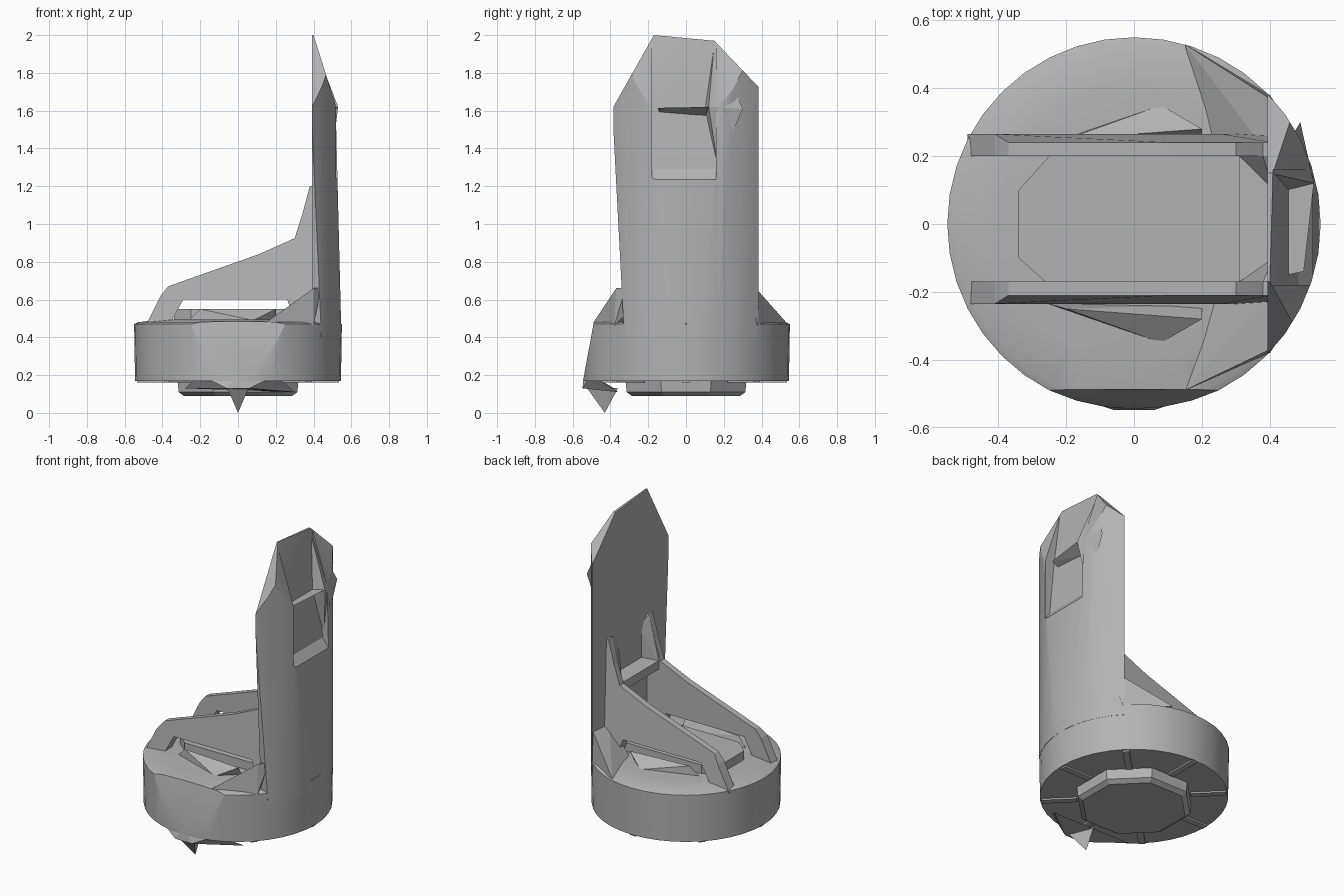
import bpy, bmesh, math
from mathutils import Vector

cube = bpy.data.objects.get("Cube")
if cube:
    bpy.data.objects.remove(cube, do_unlink=True)

grey = bpy.data.materials.new("plain_grey")
grey.use_nodes = True
colour = (0.45, 0.45, 0.45, 1)
grey.diffuse_color = colour
grey.node_tree.nodes["Principled BSDF"].inputs["Base Color"].default_value = colour


def finish(name, bm):
    bmesh.ops.recalc_face_normals(bm, faces=bm.faces)
    mesh = bpy.data.meshes.new(name)
    bm.to_mesh(mesh)
    bm.free()
    mesh.materials.append(grey)
    obj = bpy.data.objects.new(name, mesh)
    bpy.context.collection.objects.link(obj)
    return obj


def smooth(obj):
    bpy.ops.object.select_all(action='DESELECT')
    bpy.context.view_layer.objects.active = obj
    obj.select_set(True)
    bpy.ops.object.shade_smooth_by_angle(angle=math.radians(25))


def lathe(bm, rings, sides, turn=0):
    """Stack of regular rings (radius, z), capped at both ends."""
    loops = []
    for r, z in rings:
        angles = [turn + math.tau * i / sides for i in range(sides)]
        loops.append([bm.verts.new((r * math.cos(a), r * math.sin(a), z)) for a in angles])
    for a, b in zip(loops, loops[1:]):
        for i in range(sides):
            j = (i + 1) % sides
            bm.faces.new((a[i], a[j], b[j], b[i]))
    bm.faces.new(loops[0][::-1])
    bm.faces.new(loops[-1])


def slice_off(bm, point, normal):
    """Remove what lies beyond the plane and close the cut."""
    geom = bm.verts[:] + bm.edges[:] + bm.faces[:]
    cut = bmesh.ops.bisect_plane(bm, geom=geom, plane_co=point, plane_no=normal, clear_outer=True)
    edges = [e for e in cut["geom_cut"] if isinstance(e, bmesh.types.BMEdge)]
    bmesh.ops.holes_fill(bm, edges=edges, sides=0)


def extrude_profile(name, profile, y0, y1):
    """Profile in x and z, extruded along y."""
    bm = bmesh.new()
    face = bm.faces.new([bm.verts.new((x, y0, z)) for x, z in profile])
    new = bmesh.ops.extrude_face_region(bm, geom=[face])["geom"]
    moved = [v for v in new if isinstance(v, bmesh.types.BMVert)]
    bmesh.ops.translate(bm, verts=moved, vec=(0, y1 - y0, 0))
    return finish(name, bm)


def hull(name, points):
    bm = bmesh.new()
    for p in points:
        bm.verts.new(p)
    bmesh.ops.convex_hull(bm, input=bm.verts[:])
    return finish(name, bm)


# Round base with a flat at the front that slopes outward to the bottom
bm = bmesh.new()
lathe(bm, [(0.545, 0.17), (0.55, 0.47), (0.53, 0.48), (0.4, 0.495)], 40)
slice_off(bm, Vector((0, -0.49, 0.47)), Vector((0, -0.3, 0.055)))
smooth(finish("round_base", bm))

# Hub and radial ridges underneath
bm = bmesh.new()
lathe(bm, [(0.31, 0.09), (0.34, 0.11), (0.35, 0.2)], 8, math.pi / 8)
finish("bottom_hub", bm)
for i in range(8):
    ridge = extrude_profile("bottom_ridge", [(0.33, 0.16), (0.535, 0.16), (0.535, 0.2), (0.33, 0.2)],
                            -0.02, 0.02)
    ridge.rotation_euler.z = math.tau * i / 8

# Bulging lip and spike at the lower front
hull("front_lip", [(-0.06, -0.548, 0.13), (0.06, -0.548, 0.13), (0.3, -0.36, 0.11),
                   (-0.28, -0.38, 0.13), (-0.2, -0.5, 0.2), (0.2, -0.5, 0.2),
                   (0, -0.54, 0.2)])
hull("front_spike", [(-0.06, -0.53, 0.14), (0.06, -0.53, 0.14), (0, -0.43, 0),
                     (0, -0.36, 0.13)])

# Raised pad on the base, between the ribs
pad = [(-0.34, 0.1), (-0.25, 0.2), (0.4, 0.2), (0.4, -0.18), (-0.25, -0.18), (-0.34, -0.1)]
hull("centre_pad", [(x, y, z) for x, y in pad for z in (0.48, 0.55)])

# Tall upright wall: a slice of a cylinder with a pointed top
bm = bmesh.new()
lathe(bm, [(0.55, 0.4), (0.55, 2.0)], 40)
slice_off(bm, Vector((0.393, 0, 0)), Vector((-1, 0, 0)))
slice_off(bm, Vector((0.545, 0, 0.5)), Vector((0.72, 0, 0.018)))
slice_off(bm, Vector((0.52, 0, 1.62)), Vector((0.38, 0, 0.12)))
slice_off(bm, Vector((0, -0.39, 1.61)), Vector((0, -0.39, 0.22)))
slice_off(bm, Vector((0, 0.37, 1.74)), Vector((0, 0.23, 0.22)))
slice_off(bm, Vector((0, 0.15, 1.97)), Vector((0, 0.03, 0.32)))
slice_off(bm, Vector((0, -0.34, 0.65)), Vector((0, -0.96, -0.05)))
wall = finish("upright_wall", bm)

# Notch in the outer face of the wall
cutter = extrude_profile("notch_cutter", [(0.6, 1.23), (0.53, 1.23), (0.485, 1.29), (0.455, 1.61),
                                          (0.405, 2.0), (0.405, 2.1), (0.6, 2.1)], -0.18, 0.16)
cutter.hide_render = True
mod = wall.modifiers.new("notch", 'BOOLEAN')
mod.operation = 'DIFFERENCE'
mod.solver = 'EXACT'
mod.object = cutter
bpy.context.view_layer.objects.active = wall
bpy.ops.object.modifier_apply(modifier=mod.name)
bpy.data.objects.remove(cutter, do_unlink=True)
smooth(wall)

# Thin ledge across the notch, with a sharp fin at its left end
hull("notch_ledge", [(0.45, -0.15, 1.61), (0.45, 0.14, 1.61), (0.5, -0.14, 1.615),
                     (0.53, 0.12, 1.62), (0.45, 0.1, 1.57), (0.45, -0.14, 1.59)])
hull("notch_fin", [(0.53, 0.12, 1.62), (0.45, 0.1, 1.61), (0.4, 0.15, 1.96),
                   (0.49, 0.17, 1.3), (0.49, 0.3, 1.61)])

# Sloping ribs bridging from the front of the base to the wall
rib_profile = [(-0.49, 0.46), (-0.41, 0.62), (-0.37, 0.67), (0.11, 0.84), (0.3, 0.925),
               (0.34, 1.05), (0.38, 1.2), (0.41, 1.2), (0.41, 0.47), (0.31, 0.47),
               (0.26, 0.6), (-0.29, 0.6), (-0.36, 0.47)]
for side, label, inner, rim in ((1, "left", 0.2, 0.53), (-1, "right", 0.17, 0.49)):
    outer = inner + 0.065
    rib = extrude_profile(label + "_rib", rib_profile, side * inner, side * outer)
    # the outer face leans in towards the ridge
    for v in rib.data.vertices:
        if abs(v.co.y) > inner + 0.05 and v.co.z > 0.65:
            v.co.y = side * (inner + 0.04)
    # Corner gusset from the wall edge down to the rim
    hull(label + "_gusset", [(0.4, side * 0.37, 0.66), (0.44, side * 0.32, 0.66),
                             (0.4, side * 0.2, 0.65), (0.15, side * rim, 0.48),
                             (0.22, side * 0.24, 0.48), (0.4, side * 0.38, 0.46)])
    # Low fin on the base beside the rib
    hull(label + "_fin", [(-0.27, side * 0.23, 0.48), (-0.2, side * 0.25, 0.55),
                          (0.2, side * 0.28, 0.55), (0.08, side * 0.35, 0.49),
                          (0.2, side * 0.24, 0.48)])
    # Splayed cheek of the bracket against the wall
    hull(label + "_bracket_cheek", [(0.31, side * inner, 0.92), (0.38, side * inner, 1.2),
                                    (0.41, side * inner, 1.2), (0.41, side * 0.1, 1.14),
                                    (0.41, side * 0.1, 0.94), (0.41, side * inner, 0.92)])

# Ledge joining the ribs against the wall
extrude_profile("cross_ledge", [(0.31, 0.87), (0.31, 0.925), (0.41, 0.95), (0.41, 0.87)],
                -0.18, 0.21)
